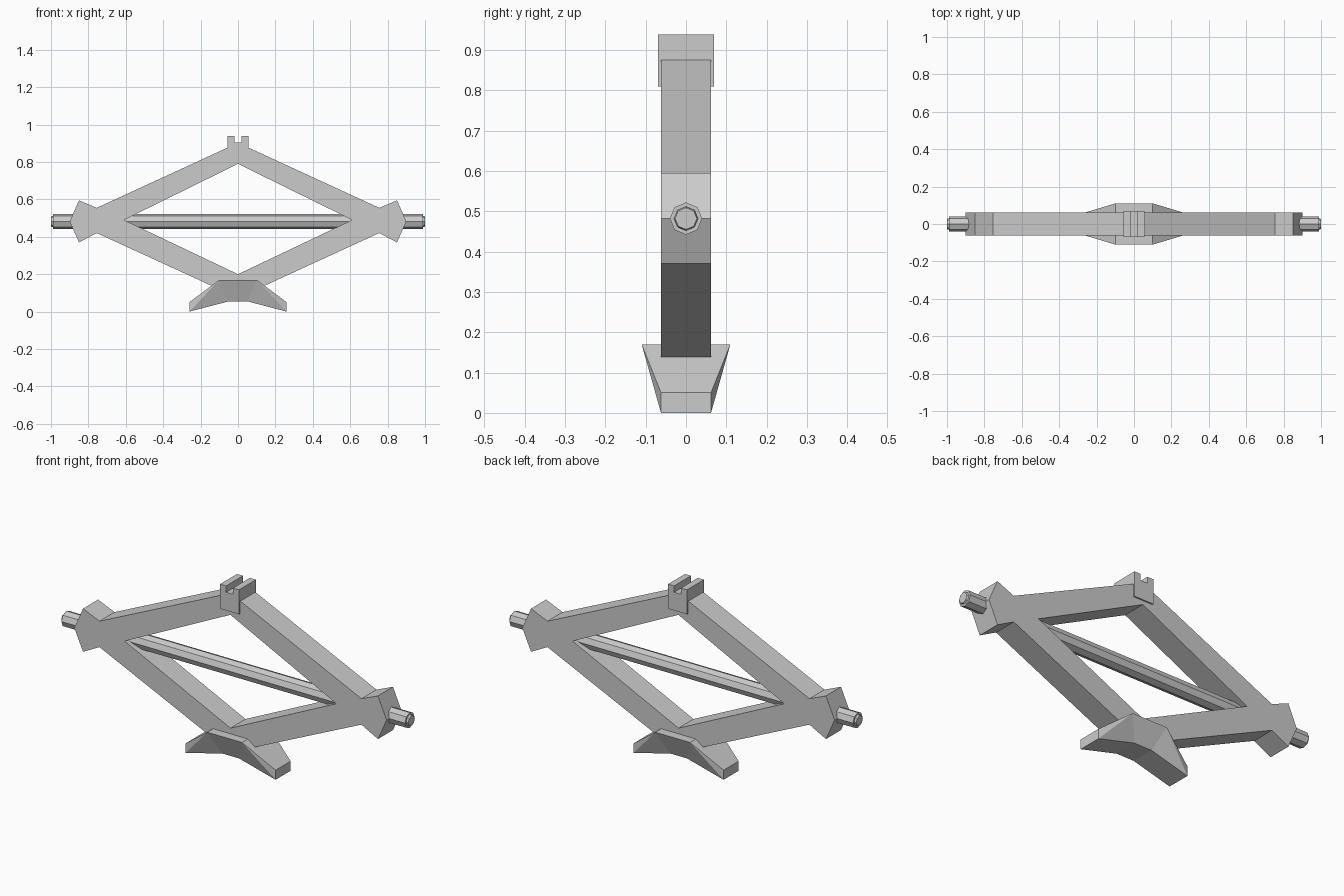
import bpy, bmesh, math

cube = bpy.data.objects.get("Cube")
if cube:
    bpy.data.objects.remove(cube, do_unlink=True)

steel = bpy.data.materials.new("grey_steel")
steel.use_nodes = True
GREY = (0.6, 0.6, 0.6, 1)
steel.diffuse_color = GREY
steel.node_tree.nodes["Principled BSDF"].inputs["Base Color"].default_value = GREY


def finish(name, bm):
    bmesh.ops.recalc_face_normals(bm, faces=bm.faces[:])
    mesh = bpy.data.meshes.new(name)
    bm.to_mesh(mesh)
    bm.free()
    mesh.materials.append(steel)
    obj = bpy.data.objects.new(name, mesh)
    bpy.context.collection.objects.link(obj)
    return obj


def mirrored_plate(name, half, depth):
    """Extrude the +x half of a front outline through y, then mirror it."""
    bm = bmesh.new()
    face = bm.faces.new([bm.verts.new((x, -depth, z)) for x, z in half])
    out = bmesh.ops.extrude_face_region(bm, geom=[face], use_keep_orig=True)
    for v in out["geom"]:
        if isinstance(v, bmesh.types.BMVert):
            v.co.y = depth
    # open the seam so that the halves weld cleanly
    seam = [f for f in bm.faces if all(abs(v.co.x) < 1e-5 for v in f.verts)]
    bmesh.ops.delete(bm, geom=seam, context='FACES')
    obj = finish(name, bm)
    mod = obj.modifiers.new("Mirror", 'MIRROR')
    mod.use_clip = True
    return obj


# Diamond frame with flared side hubs
mirrored_plate("diamond_frame", [
    (0, 0.79), (0.61, 0.49), (0, 0.2), (0, 0.133), (0.13, 0.133),
    (0.755, 0.42), (0.85, 0.37), (0.9, 0.482), (0.85, 0.595),
    (0.755, 0.555), (0.06, 0.875), (0, 0.875)], 0.062)

# Slotted lifting saddle
mirrored_plate("top_saddle", [
    (0, 0.81), (0.055, 0.81), (0.055, 0.938), (0.02, 0.938),
    (0.02, 0.905), (0, 0.905)], 0.069)

# Foot: wide at the top middle, narrow at the tips and underneath
foot = mirrored_plate("base_foot", [
    (0, 0.17), (0.1, 0.17), (0.26, 0.05), (0.26, 0), (0.05, 0.055),
    (0, 0.055)], 0.062)
for v in foot.data.vertices:
    if v.co.z > 0.16:
        v.co.y = math.copysign(0.11, v.co.y)
# split the twisted sides along the ridge from the top corner to the tip
bm = bmesh.new()
bm.from_mesh(foot.data)
for side in (-1, 1):
    def corner(x, z):
        return next(v for v in bm.verts if v.co.y * side > 0
                    and abs(v.co.x - x) < 0.01 and abs(v.co.z - z) < 0.01)
    top, tip, belly = corner(0.1, 0.17), corner(0.26, 0), corner(0.05, 0.055)
    bmesh.ops.connect_verts(bm, verts=[top, belly])
    bmesh.ops.connect_verts(bm, verts=[top, tip])
bm.to_mesh(foot.data)
bm.free()

# Eight-sided screw rod with small stepped ends
bm = bmesh.new()
rings = []
for x, r in ((-1, 0.027), (-0.99, 0.03), (-0.99, 0.04),
             (0.99, 0.04), (0.99, 0.03), (1, 0.027)):
    rings.append([bm.verts.new((x, r * math.cos(i * math.pi / 4),
                                0.482 + r * math.sin(i * math.pi / 4)))
                  for i in range(8)])
for a, b in zip(rings, rings[1:]):
    for i in range(8):
        j = (i + 1) % 8
        bm.faces.new((a[i], a[j], b[j], b[i]))
bm.faces.new(rings[0])
bm.faces.new(rings[-1])
finish("screw_rod", bm)
